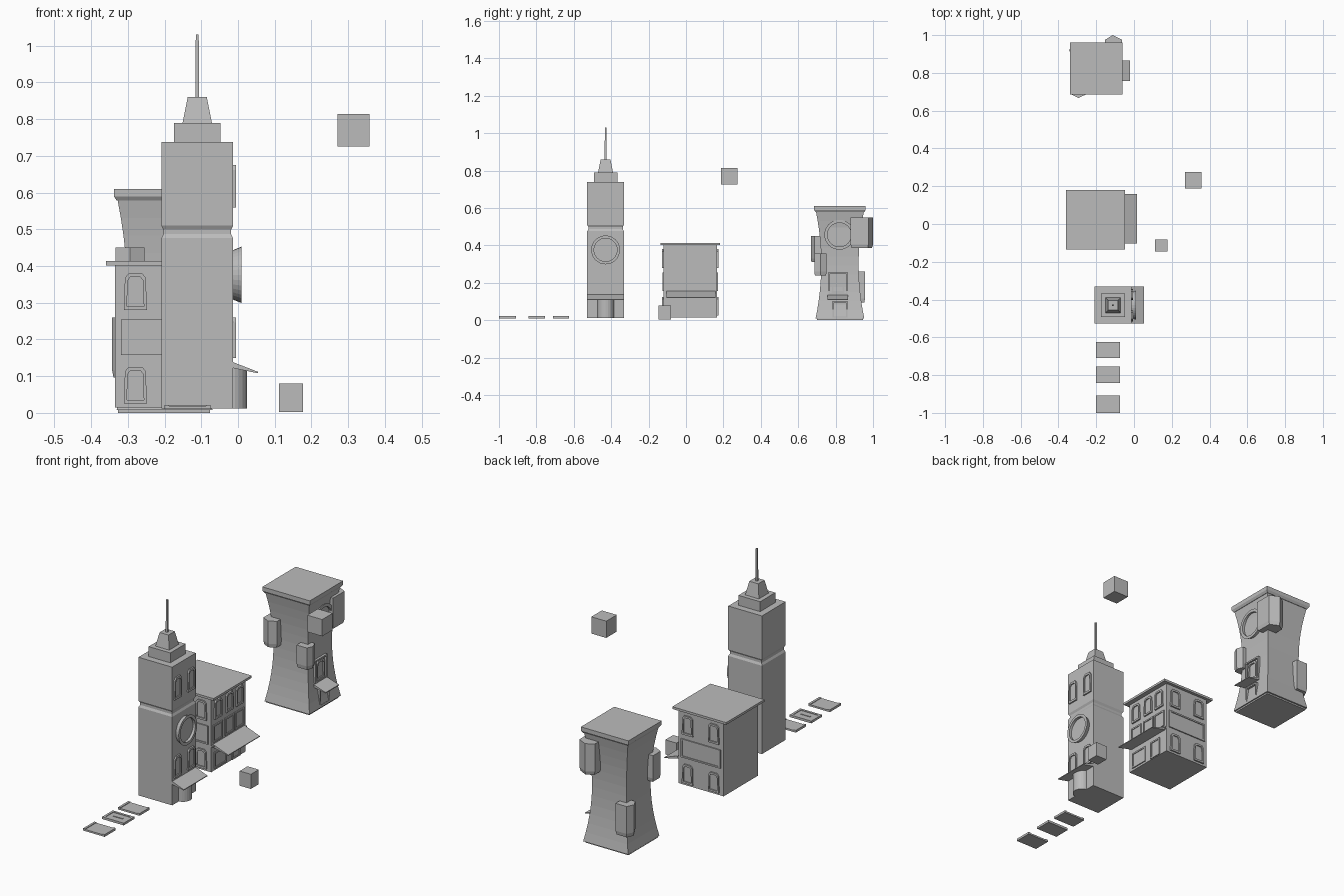
import bpy, bmesh, math
from mathutils import Vector

cube = bpy.data.objects.get("Cube")
if cube:
    bpy.data.objects.remove(cube)

grey = bpy.data.materials.new("plain_grey")
grey.use_nodes = True
grey.diffuse_color = (0.5, 0.5, 0.5, 1)
grey.node_tree.nodes["Principled BSDF"].inputs["Base Color"].default_value = (0.5, 0.5, 0.5, 1)

FACING = {  # wall direction: (sideways axis, outward axis)
    "+x": (Vector((0, 1, 0)), Vector((1, 0, 0))),
    "-y": (Vector((1, 0, 0)), Vector((0, -1, 0))),
    "+y": (Vector((-1, 0, 0)), Vector((0, 1, 0))),
}
UP = Vector((0, 0, 1))


def finish(name, bm):
    bmesh.ops.recalc_face_normals(bm, faces=bm.faces)
    mesh = bpy.data.meshes.new(name)
    bm.to_mesh(mesh)
    bm.free()
    mesh.materials.append(grey)
    obj = bpy.data.objects.new(name, mesh)
    bpy.context.collection.objects.link(obj)
    return obj


def loft(name, rings):
    """Skin a stack of equal-length point loops and cap both ends."""
    bm = bmesh.new()
    loops = [[bm.verts.new(p) for p in ring] for ring in rings]
    n = len(loops[0])
    for a, b in zip(loops, loops[1:]):
        for i in range(n):
            j = (i + 1) % n
            bm.faces.new((a[i], a[j], b[j], b[i]))
    bm.faces.new(loops[0])
    bm.faces.new(loops[-1])
    return finish(name, bm)


def box(name, x0, x1, y0, y1, z0, z1):
    corners = ((x0, y0), (x1, y0), (x1, y1), (x0, y1))
    return loft(name, [[(x, y, z) for x, y in corners] for z in (z0, z1)])


def square_stack(name, cx, cy, levels):
    signs = ((-1, -1), (1, -1), (1, 1), (-1, 1))
    return loft(name, [[(cx + h * s, cy + h * t, z) for s, t in signs] for z, h in levels])


def framed(name, facing, origin, outer, inner, depth, pane, flare=1.0):
    """Raised frame around a recessed pane, fixed to a wall."""
    u, n = FACING[facing]
    o = Vector(origin)
    stages = [(outer, 0, 1), (outer, depth, flare), (inner, depth, 1), (inner, pane, 1)]
    return loft(name, [[o + u * a * f + UP * b * f + n * d for a, b in pts]
                       for pts, d, f in stages])


def window(name, facing, origin, w, h, depth=0.008):
    shape = ((-0.5, 0), (0.5, 0), (0.46, 0.88), (0.3, 1), (-0.3, 1), (-0.46, 0.88))
    outer = [(a * w, b * h) for a, b in shape]
    inner = [(a * w * 0.74, h * (0.1 + 0.8 * b)) for a, b in shape]
    framed(name, facing, origin, outer, inner, depth, 0.002)


def panel(name, facing, origin, w, h, depth=0.006):
    shape = ((-0.5, 0), (0.5, 0), (0.5, 1), (-0.5, 1))
    outer = [(a * w, b * h) for a, b in shape]
    inner = [(a * (w - 0.016), 0.008 + b * (h - 0.016)) for a, b in shape]
    framed(name, facing, origin, outer, inner, depth, 0.002)


def round_frame(name, origin, r, depth):
    turn = [math.tau * i / 32 for i in range(32)]
    outer = [(r * 0.88 * math.cos(t), r * 0.88 * math.sin(t)) for t in turn]
    inner = [(r * 0.8 * math.cos(t), r * 0.8 * math.sin(t)) for t in turn]
    framed(name, "+x", origin, outer, inner, depth, depth * 0.4, 1 / 0.88)


def awning(name, x0, x1, y0, y1, z_wall, z_edge, thick=0.008):
    section = ((x0, z_wall), (x1, z_edge), (x1, z_edge - thick / 2), (x0, z_wall - thick * 2))
    loft(name, [[(x, y, z) for x, z in section] for y in (y0, y1)])


def bay(name, plan, z0, z1):
    """Oriel with a pointed plan and a tapered foot."""
    cx = sum(p[0] for p in plan) / len(plan)
    cy = sum(p[1] for p in plan) / len(plan)
    foot = [(cx + (x - cx) * 0.9, cy + (y - cy) * 0.9, z0) for x, y in plan]
    loft(name, [foot] + [[(x, y, z) for x, y in plan] for z in (z0 + 0.02, z1)])


# Clock tower: shaft with a waist groove, stepped crown and mast
TX, TY, TH = -0.111, -0.43, 0.098
square_stack("tower_shaft", TX, TY, [
    (0.012, TH), (0.476, TH), (0.487, TH - 0.006), (0.499, TH - 0.006), (0.51, TH), (0.738, TH)])
square_stack("tower_step", TX, TY, [(0.738, 0.063), (0.79, 0.063)])
square_stack("tower_crown", TX, TY, [(0.79, 0.04), (0.86, 0.026)])
square_stack("tower_mast", TX, TY, [(0.86, 0.005), (1.03, 0.004)])
for z, h in ((0.15, 0.11), (0.56, 0.115)):
    for side in (-1, 1):
        window("tower_window", "+x", (TX + TH, TY + side * 0.056, z), 0.058, h)
round_frame("tower_clock", (TX + TH, TY, 0.376), 0.077, 0.023)
awning("tower_awning", TX + TH, 0.054, TY - TH, TY + TH, 0.138, 0.112)
turn = [math.tau * i / 24 for i in range(24)]
porch = loft("tower_porch", [[(-0.02 + 0.045 * math.cos(t), TY + 0.045 * math.sin(t), z)
                              for t in turn] for z in (0.012, 0.122)])

# Shop house: plain block, flat roof, long awning
HX0, HX1, HY0, HY1 = -0.335, -0.072, -0.12, 0.166
HCX, HCY = (HX0 + HX1) / 2, (HY0 + HY1) / 2
box("house_walls", HX0, HX1, HY0, HY1, 0.014, 0.402)
box("house_roof", -0.36, -0.047, -0.136, 0.181, 0.402, 0.414)
awning("house_awning", HX1, 0.016, -0.104, 0.158, 0.155, 0.122)
box("house_awning_rail", HX1, HX1 + 0.008, HY0, HY1, 0.145, 0.152)
for y in (-0.066, 0.028, 0.112):
    window("house_upper_window", "+x", (HX1, y, 0.283), 0.06, 0.098)
    panel("house_middle_panel", "+x", (HX1, y, 0.165), 0.075, 0.09)
panel("house_shop_window", "+x", (HX1, -0.045, 0.025), 0.1, 0.085)
panel("house_door", "+x", (HX1, 0.082, 0.016), 0.07, 0.095)
for facing, y in (("-y", HY0), ("+y", HY1)):
    for x in (HCX - 0.076, HCX + 0.076):
        for z in (0.025, 0.28):
            window("house_side_window", facing, (x, y, z), 0.062, 0.1)
    panel("house_side_panel", facing, (HCX, y, 0.157), 0.23, 0.097)

# Crooked house: pinched body, overhanging roof, oriels
CX, CY = -0.2, 0.823


def waist(z):
    return 0.1 + 0.03 * ((z - 0.3) / 0.29) ** 2


square_stack("crooked_walls", CX, CY,
             [(0.008 + 0.57 * i / 12, waist(0.008 + 0.57 * i / 12)) for i in range(13)])
square_stack("crooked_roof", CX, CY, [(0.578, 0.13), (0.59, 0.138), (0.61, 0.138)])
round_frame("crooked_round_window", (CX + waist(0.46) - 0.004, CY - 0.003, 0.457), 0.08, 0.022)
panel("crooked_window", "+x", (CX + waist(0.2), CY - 0.01, 0.138), 0.1, 0.12, 0.012)
window("crooked_window_inner", "+x", (CX + waist(0.2), CY - 0.01, 0.145), 0.068, 0.1, 0.01)
awning("crooked_awning", CX + 0.1, -0.02, 0.757, 0.866, 0.138, 0.112)
panel("crooked_door", "+x", (CX + 0.115, CY, 0.012), 0.08, 0.09, 0.014)
bay("crooked_back_oriel", [(-0.153, 0.88), (-0.063, 0.88), (-0.063, 0.975),
                           (-0.113, 1.0), (-0.153, 0.975)], 0.385, 0.55)
bay("crooked_front_oriel", [(-0.333, 0.75), (-0.254, 0.75), (-0.254, 0.686),
                            (-0.294, 0.667), (-0.333, 0.686)], 0.31, 0.45)
bay("crooked_corner_oriel", [(-0.26, 0.885), (-0.26, 0.957), (-0.325, 0.957),
                             (-0.343, 0.92), (-0.325, 0.885)], 0.096, 0.26)
bay("crooked_side_oriel", [(-0.14, 0.686), (-0.08, 0.686), (-0.066, 0.718),
                           (-0.08, 0.752), (-0.14, 0.752)], 0.24, 0.357)

# Loose cubes
box("high_cube", 0.271, 0.358, 0.188, 0.275, 0.726, 0.814)
box("low_cube", 0.112, 0.177, -0.146, -0.081, 0.003, 0.08)

# Loose plates on the ground
for name, y0, y1 in (("back_plate", -0.71, -0.626), ("middle_plate", -0.842, -0.754),
                     ("front_plate", -1.0, -0.908)):
    box(name, -0.2, -0.075, y0, y1, 0.01, 0.019)
    for x in (-0.2, -0.087):
        box(name + "_rim", x, x + 0.012, y0, y1, 0.019, 0.022)
box("middle_plate_bar", -0.165, -0.11, -0.803, -0.793, 0.019, 0.022)
for y in (-0.842, -0.766):
    box("middle_plate_edge", -0.188, -0.087, y, y + 0.012, 0.019, 0.022)
box("ground_sill", -0.327, -0.076, 0.7, 0.945, 0.0, 0.008)
